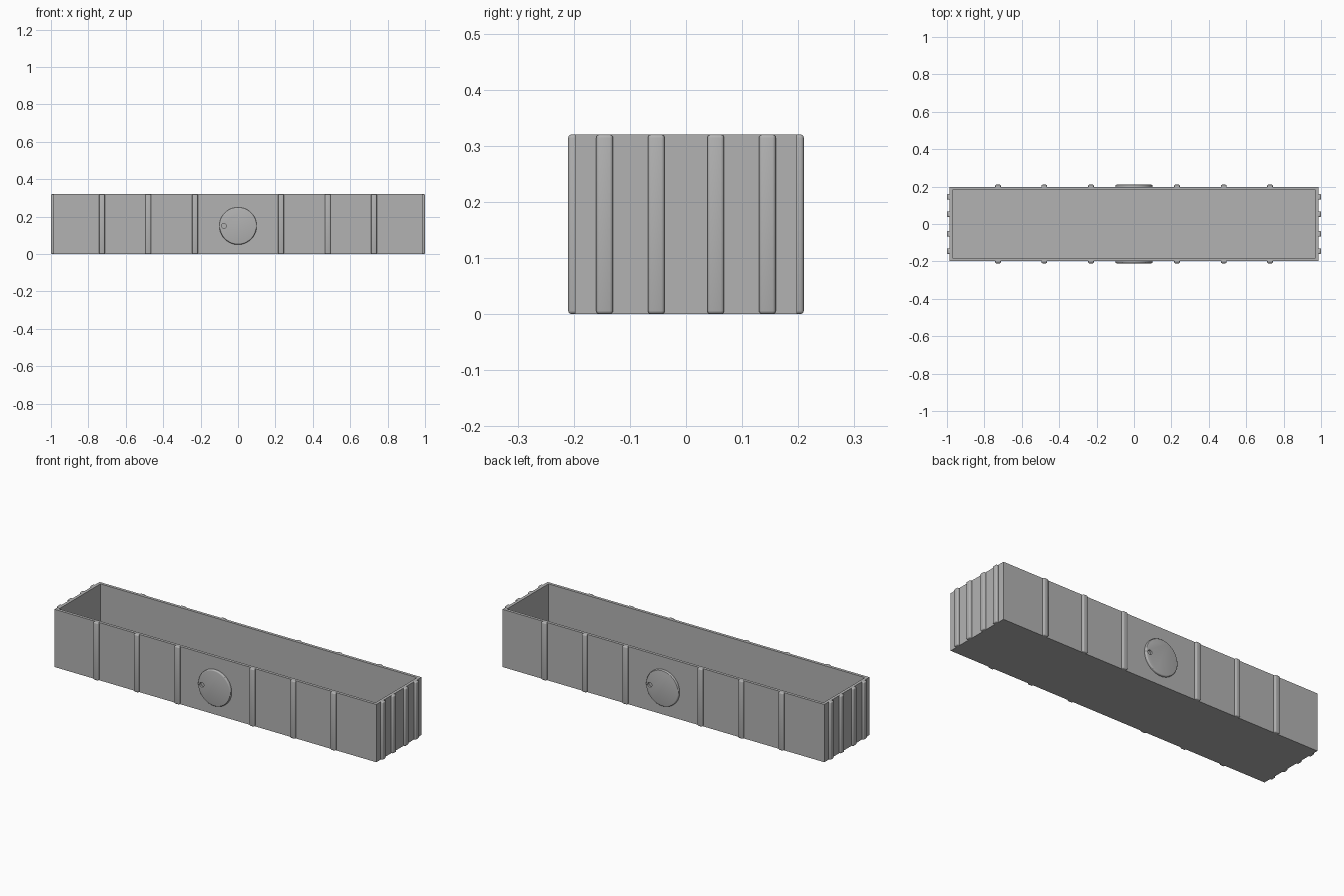
import bpy
import bmesh
from math import pi
from mathutils import Matrix, Vector

cube = bpy.data.objects.get("Cube")
if cube:
    bpy.data.objects.remove(cube, do_unlink=True)

# Overall sizes
HALF_X, HALF_Y, HEIGHT = 0.987, 0.198, 0.32
WALL, FLOOR, RELIEF, RIB = 0.023, 0.025, 0.012, 0.03

grey = bpy.data.materials.new("plain grey")
grey.use_nodes = True
grey.diffuse_color = (0.45, 0.45, 0.45, 1)
grey.node_tree.nodes["Principled BSDF"].inputs["Base Color"].default_value = grey.diffuse_color


def finish(name, bm):
    mesh = bpy.data.meshes.new(name)
    bm.to_mesh(mesh)
    bm.free()
    mesh.materials.append(grey)
    obj = bpy.data.objects.new(name, mesh)
    bpy.context.collection.objects.link(obj)
    return obj


def smooth(obj):
    bpy.ops.object.select_all(action="DESELECT")
    obj.select_set(True)
    bpy.context.view_layer.objects.active = obj
    bpy.ops.object.shade_smooth_by_angle(angle=pi / 6)


def box(bm, centre, size):
    matrix = Matrix.Translation(centre) @ Matrix.Diagonal((*size, 1))
    return bmesh.ops.create_cube(bm, size=1, matrix=matrix)["verts"]


# Open trough: inset the top face and push it down to the floor
bm = bmesh.new()
box(bm, (0, 0, HEIGHT / 2), (2 * HALF_X, 2 * HALF_Y, HEIGHT))
bm.normal_update()
top = max(bm.faces, key=lambda f: f.calc_center_median().z)
bmesh.ops.inset_region(bm, faces=[top], thickness=WALL)
inner = bmesh.ops.extrude_discrete_faces(bm, faces=[top])["faces"][0]
bmesh.ops.translate(bm, verts=inner.verts, vec=(0, 0, FLOOR - HEIGHT))
finish("trough", bm)


# Rounded vertical ribs, half sunk into the walls
def ribs(name, places, size):
    bm = bmesh.new()
    for x, y in places:
        box(bm, (x, y, HEIGHT / 2), size)
    bmesh.ops.bevel(bm, geom=bm.edges[:], offset=0.006, segments=3,
                    profile=0.5, affect="EDGES")
    smooth(finish(name, bm))


for name, side in (("front_ribs", -1), ("back_ribs", 1)):
    ribs(name, [(s * x, side * HALF_Y) for s in (-1, 1) for x in (0.23, 0.48, 0.727)],
         (RIB, 2 * RELIEF, HEIGHT))
for name, side in (("left_end_ribs", 1), ("right_end_ribs", -1)):
    ribs(name, [(side * HALF_X, s * y) for s in (-1, 1) for y in (0.053, 0.145)],
         (2 * RELIEF + 0.002, RIB, HEIGHT))


# Round medallion with a small blind hole near its rim
def cylinder(bm, x, y, radius, depth, sides):
    matrix = Matrix.Translation((x, y, 0.15)) @ Matrix.Rotation(pi / 2, 4, "X")
    bmesh.ops.create_cone(bm, cap_ends=True, segments=sides, radius1=radius,
                          radius2=radius, depth=depth, matrix=matrix)


for name, side in (("front_medallion", -1), ("back_medallion", 1)):
    bm = bmesh.new()
    cylinder(bm, 0, side * HALF_Y, 0.1, 2 * RELIEF, 64)
    rims = [e for e in bm.edges if abs((e.verts[0].co - e.verts[1].co).y) < 0.001]
    bmesh.ops.bevel(bm, geom=rims, offset=0.006, segments=3, profile=0.5, affect="EDGES")
    disc = finish(name, bm)

    bm = bmesh.new()
    cylinder(bm, side * 0.075, side * (HALF_Y + RELIEF), 0.013, 1.8 * RELIEF, 24)
    cutter = finish(name + "_hole_cutter", bm)
    cutter.hide_render = True
    cutter.hide_set(True)
    cut = disc.modifiers.new("hole", "BOOLEAN")
    cut.operation = "DIFFERENCE"
    cut.object = cutter
    smooth(disc)
